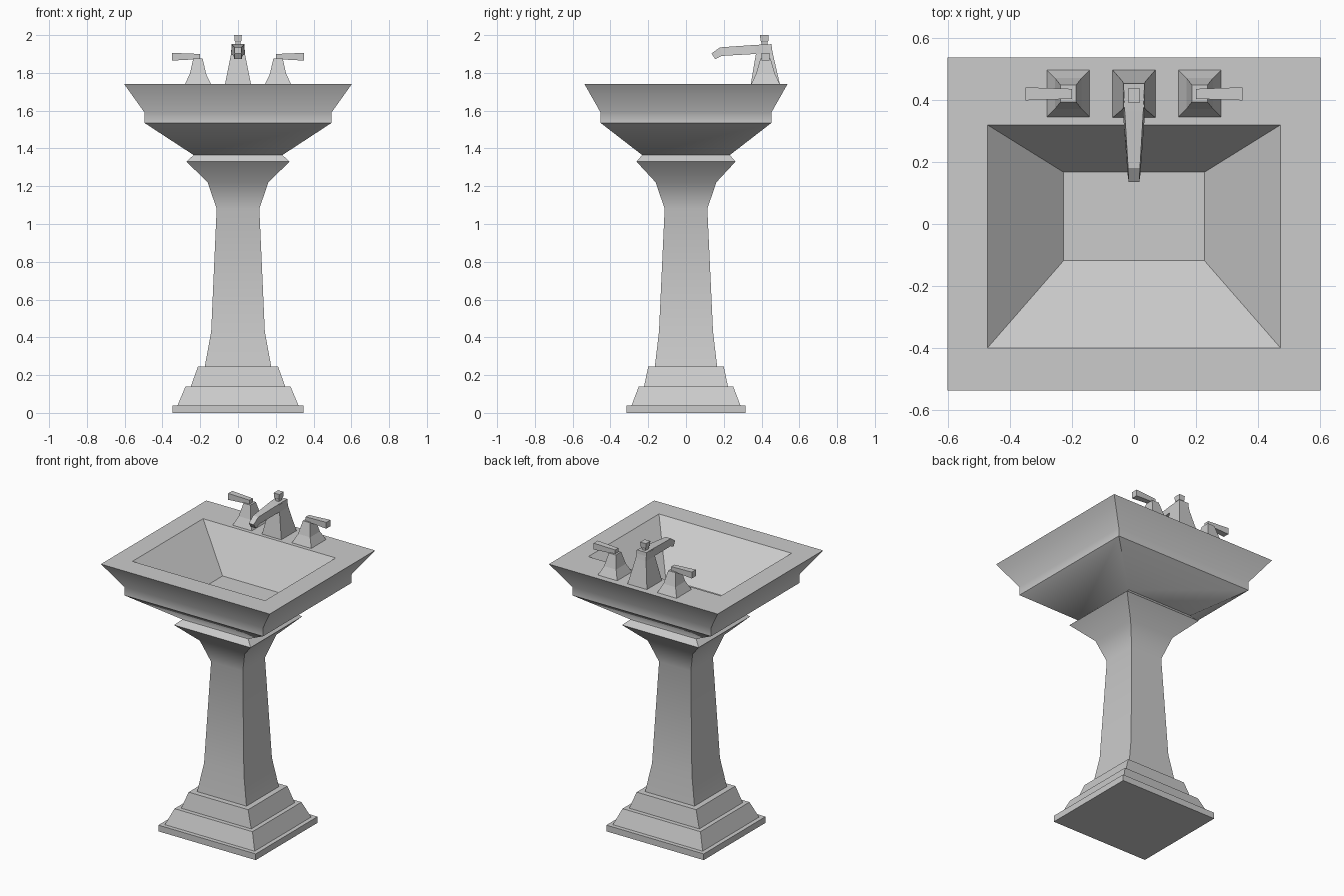
import bpy
import bmesh
import math

if "Cube" in bpy.data.objects:
    bpy.data.objects.remove(bpy.data.objects["Cube"])


def loft(name, rings, smooth=None):
    """Skin a row of matching rings and cap both ends."""
    bm = bmesh.new()
    rows = [[bm.verts.new(p) for p in ring] for ring in rings]
    n = len(rows[0])
    for a, b in zip(rows, rows[1:]):
        for i in range(n):
            j = (i + 1) % n
            bm.faces.new((a[i], a[j], b[j], b[i]))
    bm.faces.new(rows[0][::-1])
    bm.faces.new(rows[-1])
    bmesh.ops.recalc_face_normals(bm, faces=bm.faces)
    mesh = bpy.data.meshes.new(name)
    bm.to_mesh(mesh)
    bm.free()
    obj = bpy.data.objects.new(name, mesh)
    bpy.context.collection.objects.link(obj)
    if smooth:
        bpy.ops.object.select_all(action='DESELECT')
        obj.select_set(True)
        bpy.context.view_layer.objects.active = obj
        bpy.ops.object.shade_smooth_by_angle(angle=math.radians(smooth))
    return obj


def rect(z, hx, hy, cx=0.0, cy=0.0):
    """Horizontal rectangle from half sizes and centre."""
    return [(cx - hx, cy - hy, z), (cx + hx, cy - hy, z),
            (cx + hx, cy + hy, z), (cx - hx, cy + hy, z)]


# Stepped foot
loft("pedestal_base", [rect(*s) for s in (
    (0, .347, .315), (.04, .347, .315), (.04, .32, .288), (.14, .278, .25),
    (.14, .25, .222), (.245, .212, .2))])

# Flared column with capital
loft("pedestal_column", [rect(*s) for s in (
    (.245, .176, .165), (.43, .142, .143), (1.08, .113, .113),
    (1.22, .16, .16), (1.33, .273, .262), (1.365, .235, .232))], 38)

# Basin: outside, rim, then down into the bowl
loft("basin", [rect(*s) for s in (
    (1.365, .235, .232), (1.535, .495, .452), (1.59, .495, .452),
    (1.74, .602, .537), (1.74, .473, .36, 0, -.04),
    (1.495, .227, .1425, 0, .0245))], 38)

# Tap handles on both sides
for side, s in (("left", -1), ("right", 1)):
    cx = s * .212
    loft(side + "_handle_base", [rect(*p, cx, .421) for p in (
        (1.74, .069, .076), (1.795, .043, .05), (1.875, .025, .027))])
    loft(side + "_handle_lever", [
        [(s * x, .42 - w, z0), (s * x, .42 + w, z0),
         (s * x, .42 + w, z1), (s * x, .42 - w, z1)]
        for x, w, z0, z1 in ((.2, .016, 1.873, 1.9), (.35, .021, 1.865, 1.906))])

# Faucet body, spout and lift knob
loft("faucet_body", [rect(1.74, .069, .077, 0, .42),
                     rect(1.9, .037, .045, 0, .415),
                     rect(1.945, .034, .038, 0, .414)])
loft("faucet_spout", [
    [(-wt, yt, zt), (wt, yt, zt), (wb, yb, zb), (-wb, yb, zb)]
    for yt, zt, wt, yb, zb, wb in (
        (.453, 1.952, .034, .457, 1.9, .037),
        (.365, 1.948, .03, .365, 1.9, .036),
        (.18, 1.935, .019, .19, 1.89, .023),
        (.135, 1.903, .017, .155, 1.873, .02))])
loft("lift_knob", [rect(z, w, w + .003, 0, .415) for z, w in (
    (1.94, .012), (1.965, .014), (1.97, .018), (2.0, .02))])
